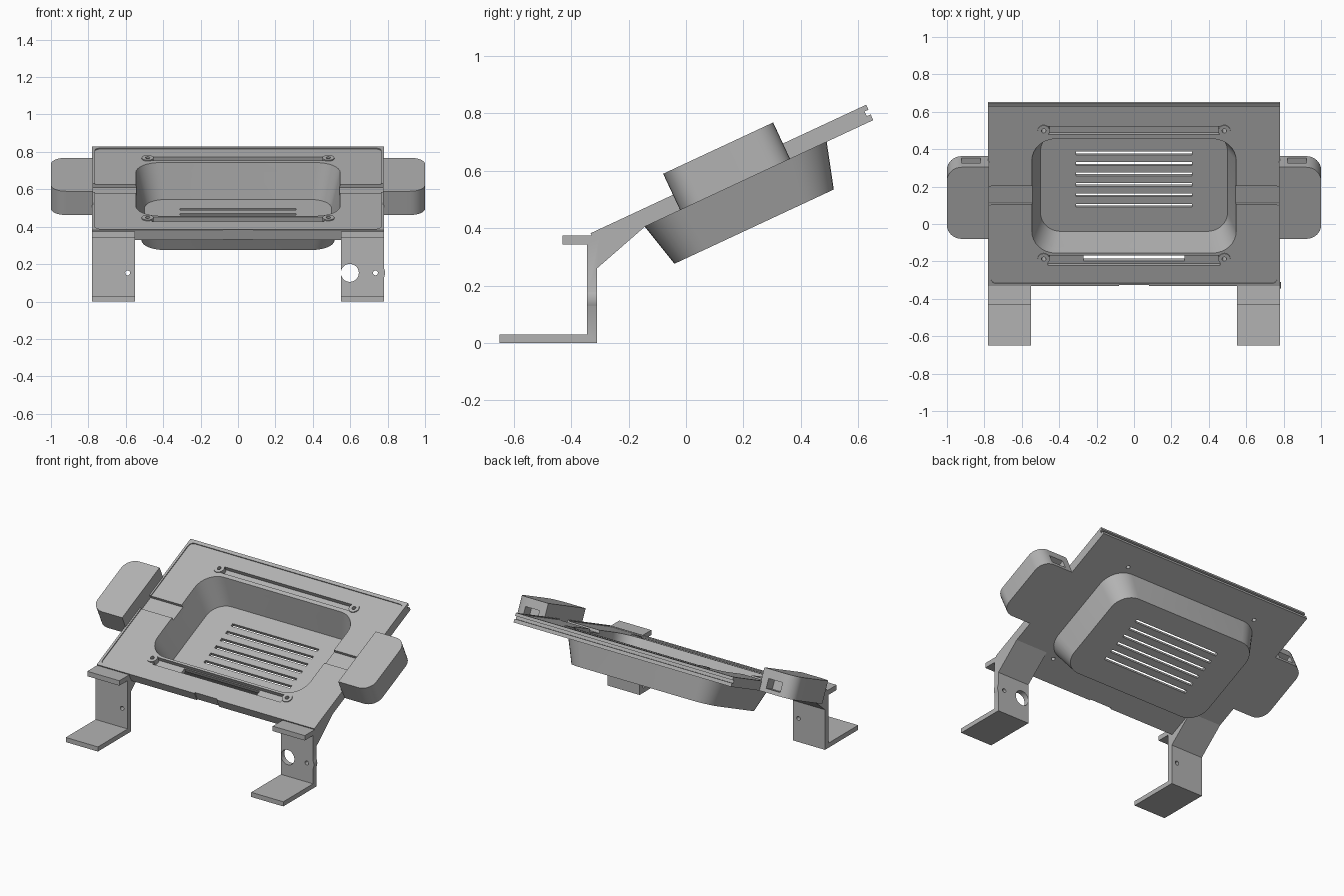
import bpy, bmesh, math
from mathutils import Matrix

if "Cube" in bpy.data.objects:
    bpy.data.objects.remove(bpy.data.objects["Cube"], do_unlink=True)

TILT = math.radians(25)
BOTTOM, TOP = 0.428, 0.487      # plate faces in the tilted frame

grey = bpy.data.materials.new("plain grey")
grey.use_nodes = True
grey.diffuse_color = (0.45, 0.45, 0.45, 1)
grey.node_tree.nodes["Principled BSDF"].inputs["Base Color"].default_value = (0.45, 0.45, 0.45, 1)


def finish(name, bm, tilt=True):
    bmesh.ops.recalc_face_normals(bm, faces=bm.faces)
    mesh = bpy.data.meshes.new(name)
    bm.to_mesh(mesh)
    bm.free()
    mesh.materials.append(grey)
    ob = bpy.data.objects.new(name, mesh)
    bpy.context.collection.objects.link(ob)
    if tilt:
        ob.rotation_euler.x = TILT
    return ob


def outline(x0, x1, y0, y1, radii):
    """Rectangle with one radius per corner, counter-clockwise from x0, y0."""
    pts = []
    corners = [(x0, y0, 1, 1), (x1, y0, -1, 1), (x1, y1, -1, -1), (x0, y1, 1, -1)]
    for i, ((x, y, sx, sy), r) in enumerate(zip(corners, radii)):
        if r == 0:
            pts.append((x, y))
            continue
        for k in range(9):
            a = math.pi * (1 + i / 2 + k / 16)
            pts.append((x + sx * r + r * math.cos(a), y + sy * r + r * math.sin(a)))
    return pts


def loft(name, low, high, z0, z1, tilt=True):
    bm = bmesh.new()
    a = [bm.verts.new((x, y, z0)) for x, y in low]
    b = [bm.verts.new((x, y, z1)) for x, y in high]
    bm.faces.new(a)
    bm.faces.new(b)
    for i in range(len(a)):
        j = (i + 1) % len(a)
        bm.faces.new((a[i], a[j], b[j], b[i]))
    return finish(name, bm, tilt)


def slab(name, x0, x1, y0, y1, z0, z1, radii=(0, 0, 0, 0)):
    pts = outline(x0, x1, y0, y1, radii)
    return loft(name, pts, pts, z0, z1)


def rod(name, x, y, z0, z1, r, tilt=True, along_y=False):
    bm = bmesh.new()
    bmesh.ops.create_cone(bm, cap_ends=True, segments=32, radius1=r, radius2=r, depth=z1 - z0)
    if along_y:     # here y is the height and z0, z1 the span along y
        bm.transform(Matrix.Translation((x, (z0 + z1) / 2, y)) @ Matrix.Rotation(math.pi / 2, 4, 'X'))
    else:
        bm.transform(Matrix.Translation((x, y, (z0 + z1) / 2)))
    return finish(name, bm, tilt)


def combine(ob, *tools, op='DIFFERENCE'):
    bpy.context.view_layer.objects.active = ob
    for tool in tools:
        m = ob.modifiers.new("cut", 'BOOLEAN')
        m.operation, m.solver, m.object = op, 'EXACT', tool
        bpy.ops.object.modifier_apply(modifier=m.name)
        bpy.data.objects.remove(tool, do_unlink=True)


def cavity():
    return loft("cavity", outline(-0.5, 0.5, 0.09, 0.675, [0.11] * 4),
                outline(-0.55, 0.55, 0.05, 0.73, [0.13] * 4), 0.287, 0.495)


# Sloping plate with its shallow panel, opening and channels
plate = slab("plate", -0.78, 0.78, -0.14, 0.92, BOTTOM, TOP)
combine(plate,
        slab("panel", -0.765, 0.765, -0.125, 0.897, TOP - 0.006, 0.52, [0.03] * 4),
        cavity(),
        slab("back_channel", -0.46, 0.46, 0.752, 0.8, 0.455, 0.52),
        slab("front_channel", -0.46, 0.46, -0.02, 0.038, 0.455, 0.52),
        slab("front_slot", -0.27, 0.27, -0.005, 0.033, 0.4, 0.47),
        slab("back_edge_groove", -0.8, 0.8, 0.905, 0.95, 0.45, 0.468),
        slab("front_notch", -0.08, 0.08, -0.16, -0.133, 0.4, 0.52))
for s in (-1, 1):
    combine(plate, slab("cross_recess", min(s * 0.5, s * 0.8), max(s * 0.5, s * 0.8),
                        0.34, 0.448, TOP - 0.024, 0.52))

# Screw bosses at the corners of the opening
for s, side in ((-1, "right"), (1, "left")):
    for u, end in ((0.02, "front"), (0.776, "back")):
        combine(plate, rod("hole", s * 0.483, u, 0.4, 0.52, 0.026))
        boss = rod(f"{end}_{side}_screw_boss", s * 0.483, u, BOTTOM, TOP, 0.032)
        combine(boss, rod("hole", s * 0.483, u, 0.4, 0.52, 0.012))

# Tapered tray with vent slots
tray = loft("tray", outline(-0.515, 0.515, 0.08, 0.693, [0.12] * 4),
            outline(-0.567, 0.567, 0.04, 0.742, [0.14] * 4), 0.267, BOTTOM + 0.004)
combine(tray, cavity())
for i in range(6):
    u = 0.243 + i * 0.0617
    combine(tray, slab("vent", -0.31, 0.31, u - 0.01, u + 0.01, 0.2, 0.32))

# Side grips, rounded on the outside, with a pocket in the back face
for s, side in ((-1, "right"), (1, "left")):
    r = 0.08
    if s > 0:
        grip = slab("left_grip", 0.775, 1.0, 0.177, 0.6, BOTTOM, 0.568, (0, r, r, 0))
    else:
        grip = slab("right_grip", -1.0, -0.775, 0.177, 0.6, BOTTOM, 0.568, (r, 0, 0, r))
    x = s * 0.872
    combine(grip, slab("pocket", x - 0.05, x + 0.05, 0.53, 0.65, 0.452, 0.512))

# Bent legs with foot, ledge and gusset
PROFILE = [(-0.65, 0), (-0.31, 0), (-0.31, 0.26), (-0.14, 0.408), (-0.15, 0.43),
           (-0.305, 0.36), (-0.325, 0.375), (-0.43, 0.375), (-0.43, 0.343),
           (-0.345, 0.343), (-0.345, 0.03), (-0.65, 0.03)]


def leg(name, x0):
    bm = bmesh.new()
    face = bm.faces.new([bm.verts.new((x0, y, z)) for y, z in PROFILE])
    ext = bmesh.ops.extrude_face_region(bm, geom=[face])
    verts = [v for v in ext["geom"] if isinstance(v, bmesh.types.BMVert)]
    bmesh.ops.translate(bm, verts=verts, vec=(0.23, 0, 0))
    return finish(name, bm, tilt=False)


right_leg = leg("right_leg", -0.78)
left_leg = leg("left_leg", 0.55)
combine(left_leg, rod("bump", 0.728, 0.153, -0.345, -0.31, 0.058, False, True), op='UNION')
combine(left_leg, rod("cable_hole", 0.598, 0.153, -0.4, -0.25, 0.048, False, True),
        rod("screw_hole", 0.735, 0.153, -0.4, -0.25, 0.013, False, True))
combine(right_leg, rod("screw_hole", -0.59, 0.153, -0.4, -0.25, 0.013, False, True))

# Smooth the rounded walls, keep the edges sharp
for ob in bpy.context.collection.objects:
    if ob.type == 'MESH' and grey.name in ob.data.materials:
        bpy.ops.object.select_all(action='DESELECT')
        ob.select_set(True)
        bpy.context.view_layer.objects.active = ob
        bpy.ops.object.shade_smooth_by_angle(angle=math.radians(30))
